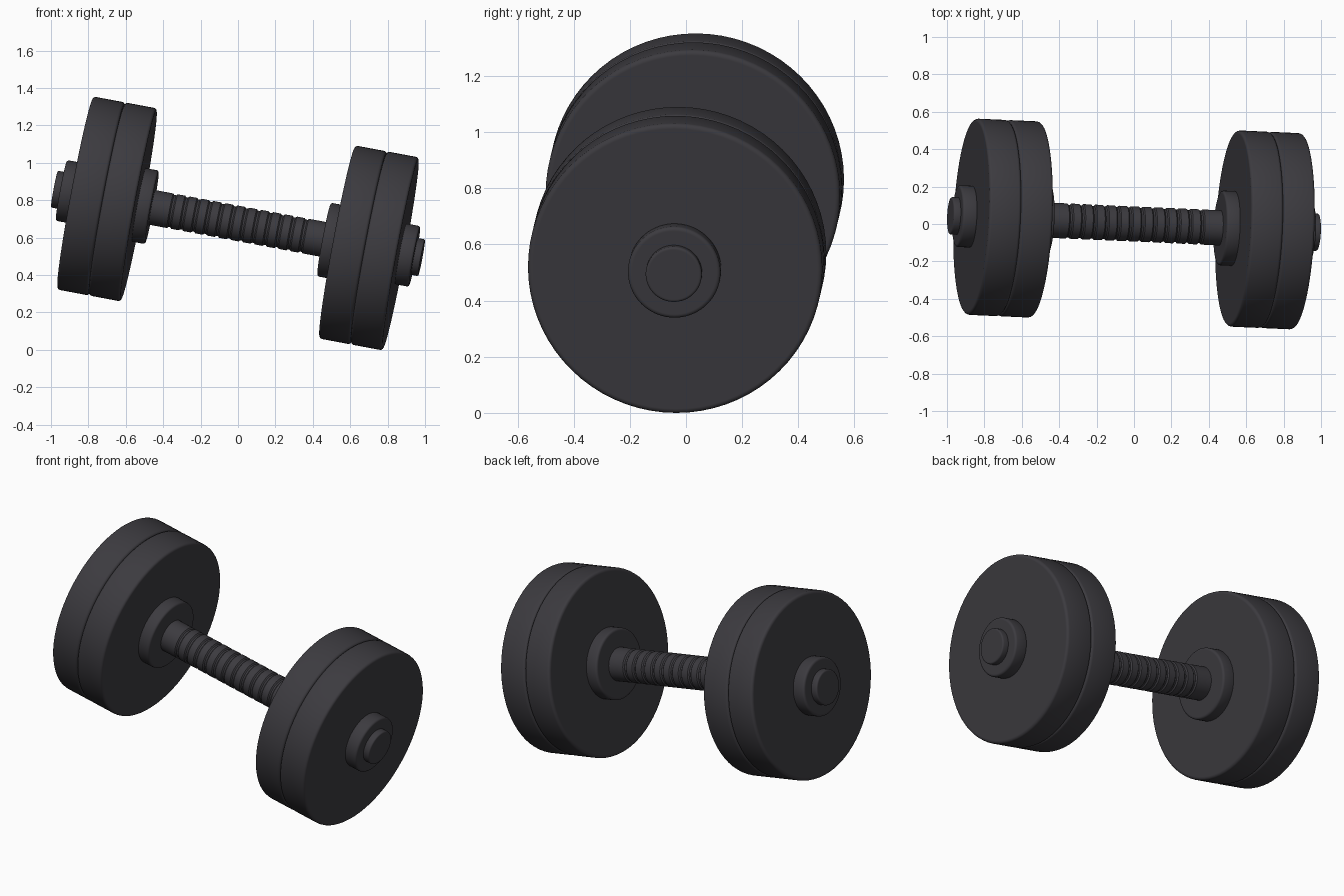
import bpy, bmesh, math
from mathutils import Vector, Matrix

if "Cube" in bpy.data.objects:
    bpy.data.objects.remove(bpy.data.objects["Cube"], do_unlink=True)

# One dark rubber / iron colour
COLOUR = (0.045, 0.043, 0.050, 1)
iron = bpy.data.materials.new("dark_iron")
iron.use_nodes = True
iron.diffuse_color = COLOUR
iron.node_tree.nodes["Principled BSDF"].inputs["Base Color"].default_value = COLOUR

# The whole dumbbell leans: local x (the bar) points along AXIS
AXIS = Vector((1, -0.045, -0.187)).normalized()
CENTRE = Vector((0, 0, 0.676))
TILT = Matrix.Translation(CENTRE) @ Vector((1, 0, 0)).rotation_difference(AXIS).to_matrix().to_4x4()


def lathe(name, profile, segments=72):
    """Revolve (distance along bar, radius) points around the bar axis."""
    bm = bmesh.new()
    verts = [bm.verts.new((a, 0, r)) for a, r in profile]
    edges = [bm.edges.new(pair) for pair in zip(verts, verts[1:])]
    bmesh.ops.spin(bm, geom=verts + edges, cent=(0, 0, 0), axis=(1, 0, 0),
                   angle=math.tau, steps=segments)
    bmesh.ops.remove_doubles(bm, verts=bm.verts, dist=1e-5)
    bmesh.ops.recalc_face_normals(bm, faces=bm.faces)
    mesh = bpy.data.meshes.new(name)
    bm.to_mesh(mesh)
    bm.free()
    mesh.materials.append(iron)
    mesh.shade_smooth()
    mesh.set_sharp_from_angle(angle=math.radians(35))
    obj = bpy.data.objects.new(name, mesh)
    obj.matrix_world = TILT
    bpy.context.collection.objects.link(obj)
    return obj


def disc(name, a0, a1, radius, bevel):
    """Solid disc from a0 to a1 with rounded rims."""
    a0, a1 = min(a0, a1), max(a0, a1)
    arc = [math.radians(t) for t in (0, 30, 60, 90)]
    rim0 = [(a0 + bevel * (1 - math.cos(t)), radius - bevel * (1 - math.sin(t))) for t in arc]
    rim1 = [(a0 + a1 - a, r) for a, r in reversed(rim0)]
    inner = radius - bevel - 0.003      # support loop keeps the faces flat
    return lathe(name, [(a0, 0), (a0, inner)] + rim0 + rim1 + [(a1, inner), (a1, 0)])


# Bar with evenly spaced grip grooves
R = 0.094
RINGS, PITCH = 12, 0.065
bar = [(-0.6, 0), (-0.6, R)]
for i in range(RINGS):
    a = (i - (RINGS - 1) / 2) * PITCH
    bar += [(a - 0.012, R), (a - 0.005, R - 0.007), (a + 0.005, R - 0.007), (a + 0.012, R)]
bar += [(0.6, R), (0.6, 0)]
lathe("grip_bar", bar, 48)

# Plates, collars and end caps on both ends
for side, s in (("left", 1), ("right", -1)):
    disc(side + "_inner_collar", s * 0.468, s * 0.55, 0.2, 0.012)
    disc(side + "_inner_plate", s * 0.54, s * 0.713, 0.525, 0.015)
    disc(side + "_outer_plate", s * 0.713, s * 0.886, 0.525, 0.015)
    disc(side + "_outer_collar", s * 0.88, s * 0.962, 0.165, 0.012)
    disc(side + "_end_cap", s * 0.95, s * 1.0, 0.1, 0.008)
